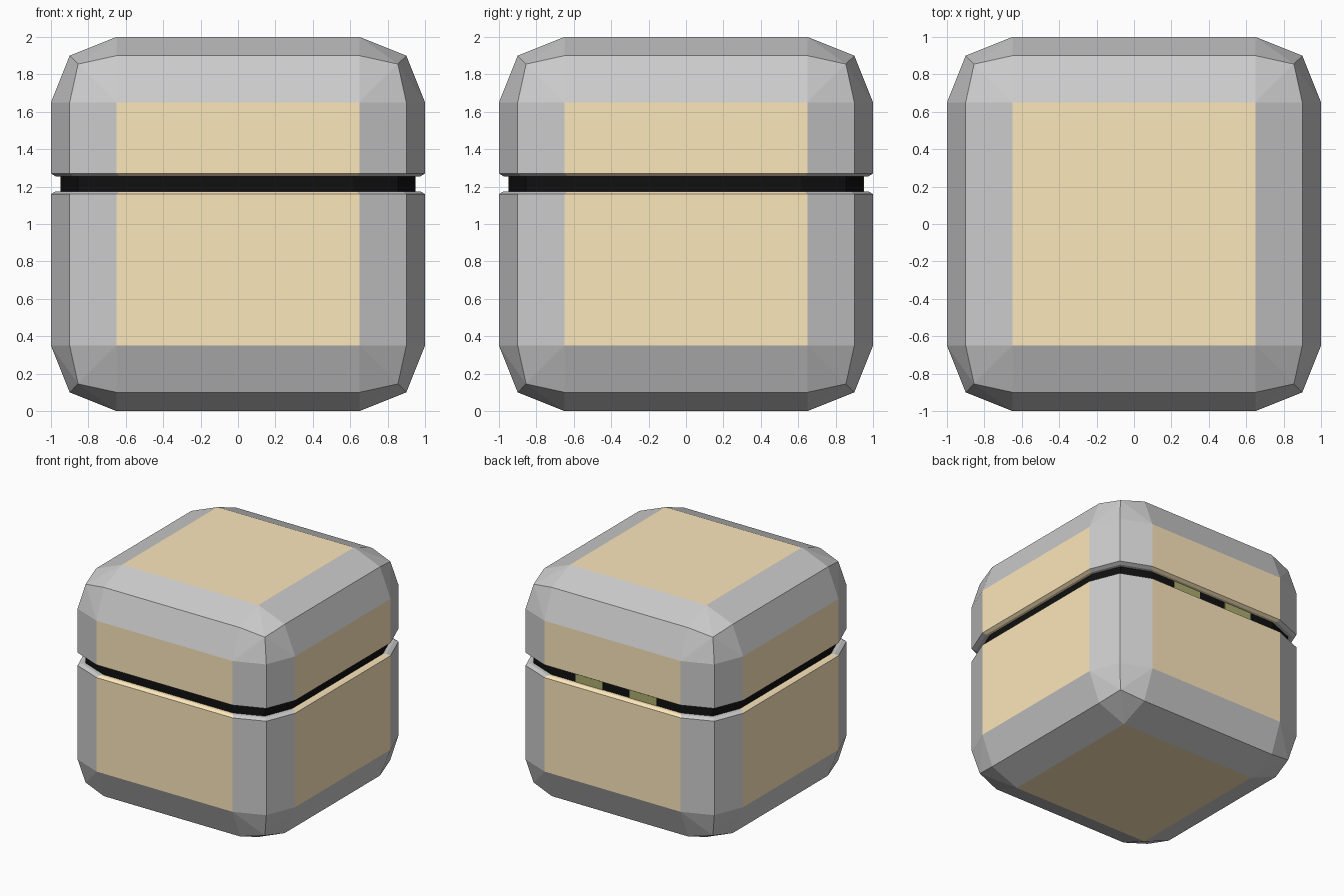
import bpy, bmesh
from itertools import product
from mathutils import Vector

if "Cube" in bpy.data.objects:
    bpy.data.objects.remove(bpy.data.objects["Cube"])

FLAT, EDGE, CORNER = 0.65, 0.9, 0.855   # two-step rounded cube profile
INSET = 0.95                            # groove depth factor


def material(name, rgb):
    m = bpy.data.materials.new(name)
    m.diffuse_color = (*rgb, 1)
    m.use_nodes = True
    m.node_tree.nodes["Principled BSDF"].inputs["Base Color"].default_value = m.diffuse_color
    return m


grey = material("grey_shell", (0.8, 0.8, 0.8))
tan = material("tan_panel", (0.98, 0.8, 0.5))
black = material("black_seam", (0.005, 0.005, 0.005))
olive = material("olive_hinge", (0.42, 0.42, 0.16))


def finish(bm, name, mats):
    mesh = bpy.data.meshes.new(name)
    bm.normal_update()
    bm.to_mesh(mesh)
    bm.free()
    for m in mats:
        mesh.materials.append(m)
    obj = bpy.data.objects.new(name, mesh)
    bpy.context.collection.objects.link(obj)
    return obj


def rounded_cube():
    bm = bmesh.new()
    shapes = [(CORNER,) * 3]
    for i in range(3):
        shapes.append(tuple(1 if k == i else FLAT for k in range(3)))
        shapes.append(tuple(FLAT if k == i else EDGE for k in range(3)))
    for p in shapes:
        for s in product((-1, 1), repeat=3):
            bm.verts.new((p[0] * s[0], p[1] * s[1], p[2] * s[2] + 1))
    bmesh.ops.convex_hull(bm, input=bm.verts[:])
    bmesh.ops.dissolve_limit(bm, angle_limit=0.02, verts=bm.verts[:], edges=bm.edges[:])
    return bm


def half_shell(name, z_cut, z_rim, up):
    # keep one half of the cube, then turn its open rim inwards
    bm = rounded_cube()
    bmesh.ops.bisect_plane(bm, geom=bm.verts[:] + bm.edges[:] + bm.faces[:],
                           plane_co=(0, 0, z_cut), plane_no=(0, 0, up), clear_outer=True)
    bm.normal_update()
    for f in bm.faces:
        f.material_index = int(max(abs(c) for c in f.normal) > 0.999)
    rim = [e for e in bm.edges if e.is_boundary]
    last = 1.0
    for scale in (0.975, INSET):
        new = bmesh.ops.extrude_edge_only(bm, edges=rim)["geom"]
        for v in (g for g in new if isinstance(g, bmesh.types.BMVert)):
            v.co = Vector((v.co.x * scale / last, v.co.y * scale / last, z_rim))
        for f in (g for g in new if isinstance(g, bmesh.types.BMFace)):
            c = f.calc_center_median()
            f.material_index = int(min(abs(c.x), abs(c.y)) < 0.3)
        rim = [g for g in new if isinstance(g, bmesh.types.BMEdge) and g.is_boundary]
        last = scale
    bmesh.ops.recalc_face_normals(bm, faces=bm.faces[:])
    return finish(bm, name, (grey, tan))


# Lower box and lid
half_shell("lower_box", 1.16, 1.175, 1)
half_shell("lid", 1.27, 1.255, -1)

# Dark recessed band between them
outline = [(1, -FLAT), (1, FLAT), (EDGE, EDGE)]
ring = []
for _ in range(4):
    ring += outline
    outline = [(-y, x) for x, y in outline]
bm = bmesh.new()
low, high = [[bm.verts.new((x * INSET, y * INSET, z)) for x, y in ring] for z in (1.175, 1.255)]
for i in range(len(ring)):
    j = (i + 1) % len(ring)
    bm.faces.new((low[i], low[j], high[j], high[i]))
finish(bm, "seam_band", (black,))

# Two hinges in the seam at the back
for side, label in ((-1, "left"), (1, "right")):
    bm = bmesh.new()
    bmesh.ops.create_cube(bm, size=1)
    for v in bm.verts:
        v.co = Vector((v.co.x * 0.26 + side * 0.257, v.co.y * 0.03 + 0.938, v.co.z * 0.08 + 1.215))
    finish(bm, "hinge_" + label, (olive,))
